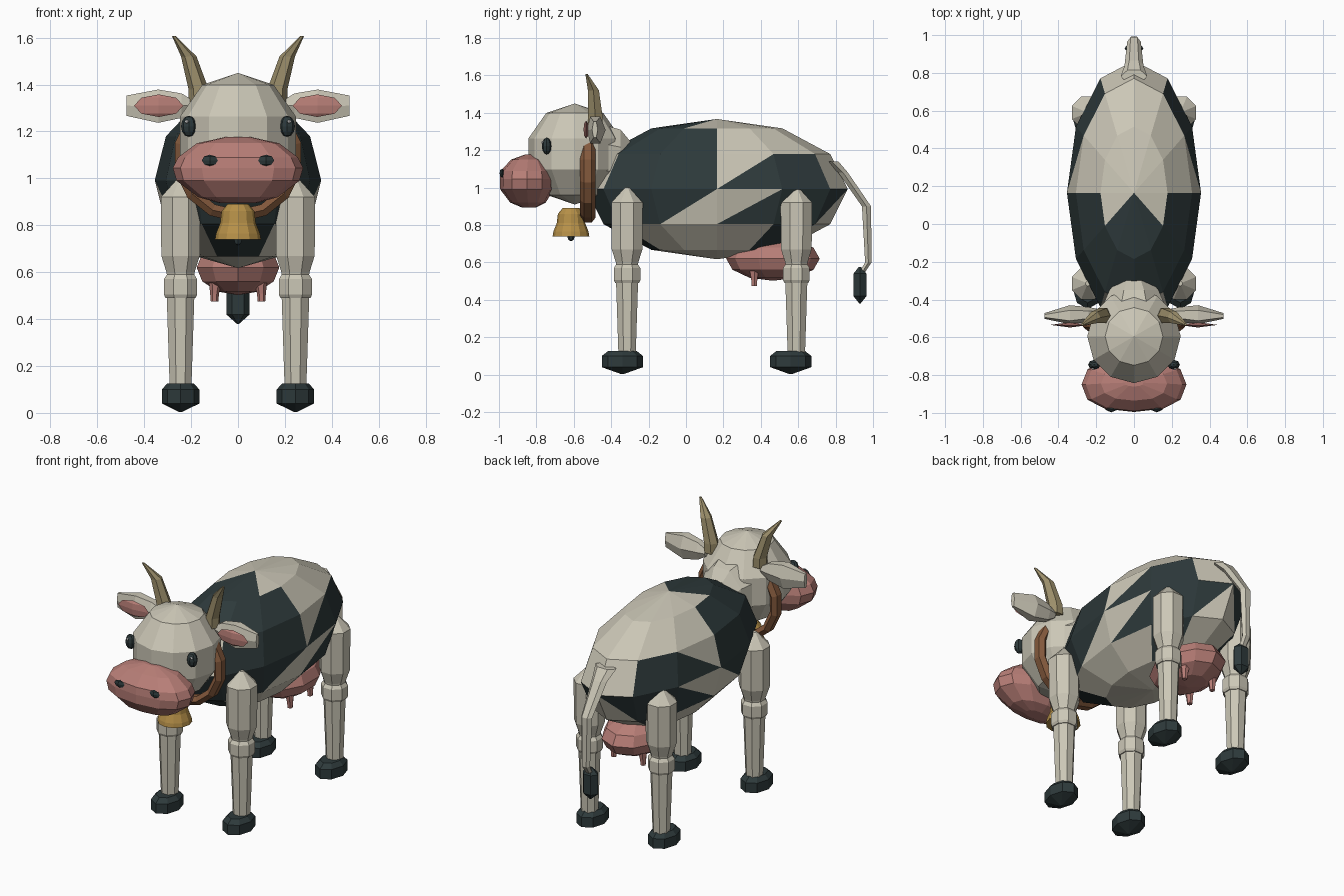
import bpy, bmesh, math
from mathutils import Vector

if "Cube" in bpy.data.objects:
    bpy.data.objects.remove(bpy.data.objects["Cube"])


def material(name, rgb):
    m = bpy.data.materials.new(name)
    m.diffuse_color = (*rgb, 1)
    m.use_nodes = True
    m.node_tree.nodes["Principled BSDF"].inputs["Base Color"].default_value = m.diffuse_color
    return m


CREAM = material("cream", (0.60, 0.57, 0.47))
DARK = material("dark_slate", (0.027, 0.042, 0.044))
PINK = material("dusty_pink", (0.48, 0.21, 0.185))
BROWN = material("leather_brown", (0.23, 0.10, 0.045))
GOLD = material("brass", (0.47, 0.28, 0.065))
HORN = material("horn_tan", (0.34, 0.28, 0.15))
WHITE = material("white", (0.8, 0.8, 0.8))


def finish(name, bm, mats, mirror=False):
    bmesh.ops.remove_doubles(bm, verts=bm.verts, dist=0.0005)
    bmesh.ops.recalc_face_normals(bm, faces=bm.faces)
    me = bpy.data.meshes.new(name)
    bm.to_mesh(me)
    bm.free()
    for m in mats:
        me.materials.append(m)
    ob = bpy.data.objects.new(name, me)
    bpy.context.collection.objects.link(ob)
    if mirror:
        ob.modifiers.new("mirror", "MIRROR")
    return ob


def loft(name, rings, mat, sides=8, axis="z", mirror=False, power=1, flat=False):
    """Rings are (centre x, y, z, radius a, radius b), placed across the axis."""
    bm = bmesh.new()
    loops = []
    for x, y, z, a, b in rings:
        loop = []
        for i in range(sides):
            t = 2 * math.pi * (i + (0.5 if flat else 0)) / sides
            k = 1 / math.cos(math.pi / sides) if flat else 1
            c, s = math.cos(t), math.sin(t)
            u = math.copysign(abs(c) ** power, c) * a * k
            v = math.copysign(abs(s) ** power, s) * b * k
            off = {"x": (0, u, v), "y": (u, 0, v), "z": (u, v, 0)}[axis]
            loop.append(bm.verts.new(Vector((x, y, z)) + Vector(off)))
        loops.append(loop)
    for lo, hi in zip(loops, loops[1:]):
        for i in range(sides):
            j = (i + 1) % sides
            bm.faces.new((lo[i], lo[j], hi[j], hi[i]))
    bm.faces.new(loops[0])
    bm.faces.new(loops[-1])
    bmesh.ops.dissolve_degenerate(bm, dist=0.0005, edges=bm.edges)
    return finish(name, bm, [mat], mirror)


def ball(name, centre, radius, mat, sides=8, rows=6, mirror=False):
    bm = bmesh.new()
    bmesh.ops.create_uvsphere(bm, u_segments=sides, v_segments=rows, radius=1)
    for v in bm.verts:
        v.co = Vector(c + r * p for c, r, p in zip(centre, radius, v.co))
    return finish(name, bm, [mat], mirror)


# Body: faceted ellipsoid; rows run top to bottom, columns front to back.
# W cream, B dark, U dark upper-front triangle, L dark lower-rear triangle.
PATCHES = ["BBWWWW", "BBBWWW", "WBBLBW", "BBULBU", "BWWWBW", "WWWWWW"]


def body_point(row, col, side):
    lat = math.radians(90 - 30 * row)
    ang = math.radians(-90 + 30 * col)
    return (side * 0.355 * math.cos(lat) * math.cos(ang),
            0.165 + 0.70 * math.cos(lat) * math.sin(ang),
            0.992 + 0.375 * math.sin(lat))


bm = bmesh.new()
for side in (-1, 1):
    for r, line in enumerate(PATCHES):
        for c, code in enumerate(line):
            ul, ur, ll, lr = [bm.verts.new(body_point(r + i, c + j, side))
                              for i, j in ((0, 0), (0, 1), (1, 0), (1, 1))]
            if r == 0:
                polys = [((ul, ll, lr), code == "B")]
            elif r == 5:
                polys = [((ul, ur, ll), code == "B")]
            elif code in "UL":
                polys = [((ul, ur, ll), code == "U"), ((ur, lr, ll), code == "L")]
            else:
                polys = [((ul, ur, lr, ll), code == "B")]
            for verts, dark in polys:
                bm.faces.new(verts).material_index = int(dark)
bmesh.ops.delete(bm, geom=[v for v in bm.verts if not v.link_faces], context="VERTS")
finish("body", bm, [CREAM, DARK])

# Neck and head
loft("neck", [(0, -0.58, 1.17, 0.19, 0.19), (0, -0.42, 1.16, 0.16, 0.17),
              (0, -0.35, 1.15, 0.13, 0.16), (0, -0.30, 1.13, 0.09, 0.12)],
     CREAM, 8, "y", flat=True)
ball("head", (0, -0.595, 1.18), (0.26, 0.26, 0.27), CREAM, 12, 5)

# Muzzle and nostrils
loft("muzzle", [(0, -0.84, 0.895, 0.08, 0.04), (0, -0.845, 0.92, 0.17, 0.095),
                (0, -0.85, 0.99, 0.262, 0.143), (0, -0.85, 1.045, 0.278, 0.145),
                (0, -0.85, 1.09, 0.255, 0.14), (0, -0.845, 1.15, 0.175, 0.09),
                (0, -0.84, 1.177, 0.05, 0.02)], PINK, 12, power=0.85)
ball("nostrils", (0.12, -0.983, 1.077), (0.034, 0.014, 0.024), DARK, 4, 4, True)

# Eyes with small highlights
ball("eyes", (0.21, -0.745, 1.222), (0.033, 0.026, 0.045), DARK, 8, 6, True)
ball("eye_highlights", (0.218, -0.766, 1.242), (0.008, 0.008, 0.008), WHITE, 4, 4, True)

# Ears with inner patches
loft("ears", [(0.19, -0.475, 1.31, 0.025, 0.025), (0.24, -0.48, 1.31, 0.04, 0.06),
              (0.34, -0.485, 1.308, 0.055, 0.082), (0.475, -0.487, 1.31, 0.015, 0.05)],
     CREAM, 6, "x", mirror=True)
for ob in [bpy.data.objects["ears"]]:
    for v in ob.data.vertices:          # flatten the front so it faces forward
        v.co.y = max(v.co.y, -0.53)
ball("inner_ears", (0.338, -0.534, 1.31), (0.105, 0.014, 0.048), PINK, 4, 4, True)

# Horns
loft("horns", [(0.165, -0.485, 1.32, 0.045, 0.045), (0.168, -0.485, 1.38, 0.043, 0.045),
               (0.210, -0.495, 1.52, 0.033, 0.034), (0.274, -0.532, 1.608, 0.008, 0.007)],
     HORN, 6, mirror=True)

# Collar ring around the throat
bm = bmesh.new()
N, M = 14, 6
ring = [[bm.verts.new(((0.25 + 0.03 * math.cos(q)) * math.cos(p),
                       -0.525 + 0.042 * math.sin(q),
                       1.09 + (0.25 + 0.03 * math.cos(q)) * math.sin(p)))
         for q in [2 * math.pi * (j + 0.5) / M for j in range(M)]]
        for p in [2 * math.pi * (i + 0.5) / N for i in range(N)]]
for i in range(N):
    for j in range(M):
        k, n = (i + 1) % N, (j + 1) % M
        bm.faces.new((ring[i][j], ring[k][j], ring[k][n], ring[i][n]))
finish("collar", bm, [BROWN])

# Bell and clapper
loft("bell", [(0, -0.615, z, r, r) for z, r in
              ((0.74, 0.098), (0.765, 0.094), (0.81, 0.076), (0.86, 0.07), (0.89, 0.045))],
     GOLD, 12)
ball("bell_clapper", (0, -0.615, 0.74), (0.02, 0.02, 0.027), DARK, 6, 4)

# Legs, knees and hooves
LEG_X = 0.245
for label, y, hoof_y in (("front", -0.315, -0.34), ("rear", 0.59, 0.56)):
    loft(label + "_upper_legs", [(LEG_X, y, z, r, r) for z, r in
         ((0.57, 0.055), (0.60, 0.06), (0.67, 0.082), (0.92, 0.084), (1.0, 0.012))],
         CREAM, 8, mirror=True, flat=True)
    loft(label + "_knees", [(LEG_X, y, z, r, r) for z, r in
         ((0.49, 0.064), (0.505, 0.071), (0.57, 0.071), (0.59, 0.058))],
         CREAM, 8, mirror=True, flat=True)
    loft(label + "_lower_legs", [(LEG_X, y, 0.10, 0.046, 0.046),
                                 (LEG_X, y, 0.50, 0.059, 0.059)],
         CREAM, 8, mirror=True, flat=True)
    loft(label + "_hooves", [(LEG_X, hoof_y, z, 0.08 * k, 0.11 * k) for z, k in
         ((0.003, 0.06), (0.04, 1.0), (0.10, 1.0), (0.126, 0.7))],
         DARK, 8, mirror=True)

# Udder and teats
ball("udder", (0, 0.465, 0.62), (0.185, 0.25, 0.118), PINK, 10, 6)
for label, y in (("front", 0.365), ("rear", 0.56)):
    loft(label + "_teats", [(0.10, y, 0.475, 0.016, 0.016), (0.10, y, 0.51, 0.019, 0.019),
                            (0.095, y, 0.57, 0.03, 0.03)], PINK, 6, mirror=True)

# Tail and tuft
loft("tail", [(0, 0.925, 0.52, 0.018, 0.016), (0, 0.975, 0.60, 0.028, 0.02),
              (0, 0.965, 0.90, 0.036, 0.028), (0, 0.84, 1.08, 0.05, 0.03),
              (0, 0.78, 1.14, 0.07, 0.04)], CREAM, 6)
loft("tail_tuft", [(0, 0.93, z, r * 1.25, r) for z, r in
                   ((0.38, 0.004), (0.42, 0.04), (0.54, 0.04), (0.575, 0.008))], DARK, 6)
